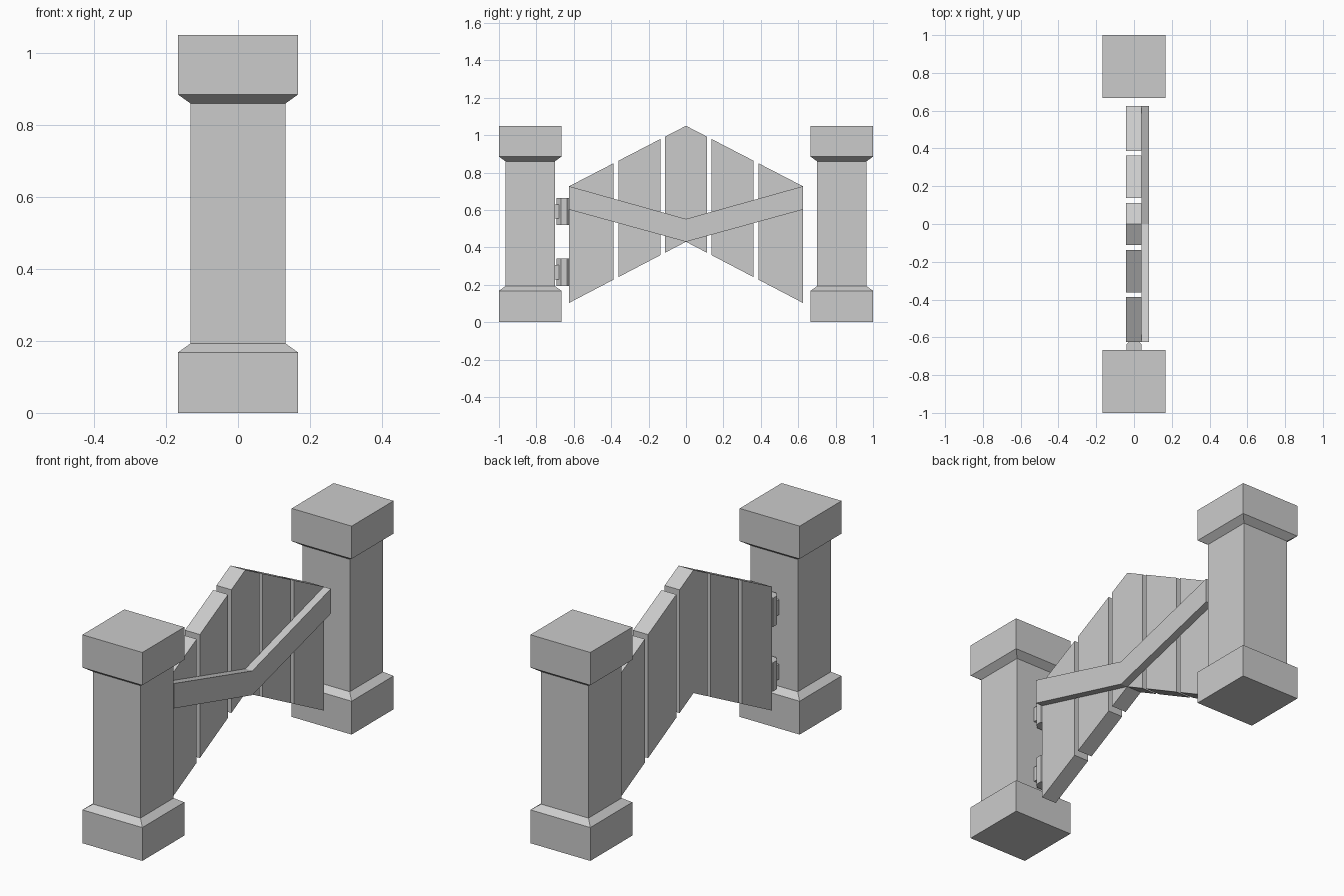
import bpy, bmesh, math

if "Cube" in bpy.data.objects:
    bpy.data.objects.remove(bpy.data.objects["Cube"])


def finish(name, bm):
    bmesh.ops.recalc_face_normals(bm, faces=bm.faces)
    me = bpy.data.meshes.new(name)
    bm.to_mesh(me)
    bm.free()
    ob = bpy.data.objects.new(name, me)
    bpy.context.collection.objects.link(ob)
    return ob


def slab(name, profile, x0, x1):
    """Extrude a (y, z) outline along x."""
    bm = bmesh.new()
    face = bm.faces.new([bm.verts.new((x0, y, z)) for y, z in profile])
    ext = bmesh.ops.extrude_face_region(bm, geom=[face])
    verts = [g for g in ext["geom"] if isinstance(g, bmesh.types.BMVert)]
    bmesh.ops.translate(bm, verts=verts, vec=(x1 - x0, 0, 0))
    # extruding keeps the start face, so the slab is closed
    return finish(name, bm)


def pillar(name, cy):
    """Square rings stacked upwards: plinth, shaft, cap."""
    rings = [(0.167, 0), (0.167, 0.168), (0.132, 0.193),
             (0.132, 0.86), (0.167, 0.885), (0.167, 1.05)]
    bm = bmesh.new()
    loops = [[bm.verts.new((sx * h, cy + sy * h, z))
              for sx, sy in ((-1, -1), (1, -1), (1, 1), (-1, 1))] for h, z in rings]
    for a, b in zip(loops, loops[1:]):
        for i in range(4):
            j = (i + 1) % 4
            bm.faces.new((a[i], a[j], b[j], b[i]))
    bm.faces.new(loops[0])
    bm.faces.new(loops[-1])
    return finish(name, bm)


def top(y):
    return 1.05 - 0.517 * abs(y)


def bottom(y):
    return 0.43 - 0.523 * abs(y)


# Pillars
pillar("hinge_pillar", -0.833)
pillar("latch_pillar", 0.833)

# Gate planks, peaked at the centre
for i, (a, b) in enumerate([(-0.625, -0.387), (-0.362, -0.137), (-0.111, 0.111),
                            (0.137, 0.362), (0.387, 0.625)]):
    ys = [a, 0, b] if a < 0 < b else [a, b]
    outline = [(y, bottom(y)) for y in ys] + [(y, top(y)) for y in reversed(ys)]
    slab(f"gate_plank_{i + 1}", outline, -0.042, 0.041)

# V-shaped brace on the +x side
slab("gate_brace", [(-0.625, 0.602), (0, 0.43), (0.625, 0.602),
                    (0.625, 0.727), (0, 0.552), (-0.625, 0.727)], 0.041, 0.08)

# Hinges: eight-sided barrel and a tab into the pillar
for name, z in (("lower", 0.267), ("upper", 0.592)):
    bpy.ops.mesh.primitive_cylinder_add(vertices=8, radius=0.043, depth=0.145,
                                        location=(0, -0.652, z),
                                        rotation=(0, 0, math.pi / 8))
    bpy.context.object.name = name + "_hinge_barrel"
    slab(name + "_hinge_tab", [(-0.71, z - 0.038), (-0.675, z - 0.038),
                               (-0.675, z + 0.038), (-0.71, z + 0.038)], -0.028, 0.028)
